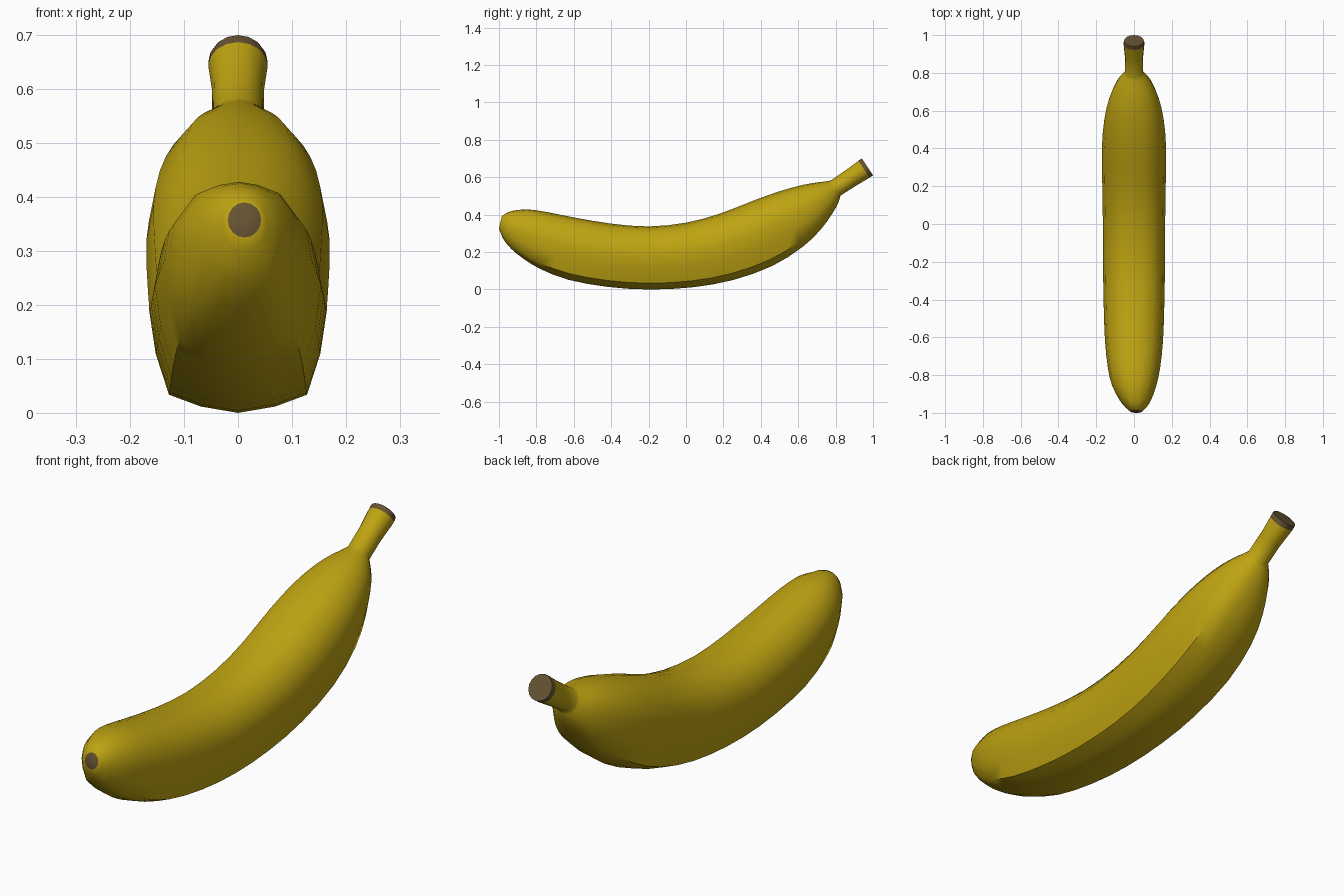
import bpy, bmesh, math
from mathutils import Vector

if "Cube" in bpy.data.objects:
    bpy.data.objects.remove(bpy.data.objects["Cube"])


def material(name, rgb):
    m = bpy.data.materials.new(name)
    m.diffuse_color = (*rgb, 1)
    m.use_nodes = True
    m.node_tree.nodes["Principled BSDF"].inputs["Base Color"].default_value = m.diffuse_color
    return m


def catmull(pts, steps):
    """Smooth a list of tuples by Catmull-Rom interpolation."""
    out, n = [], len(pts)
    for i in range(n - 1):
        p = [Vector(pts[max(0, min(n - 1, i + k))]) for k in (-1, 0, 1, 2)]
        for s in range(steps):
            t = s / steps
            out.append(0.5 * (2 * p[1] + (p[2] - p[0]) * t
                              + (2 * p[0] - 5 * p[1] + 4 * p[2] - p[3]) * t * t
                              + (3 * p[1] - p[0] - 3 * p[2] + p[3]) * t ** 3))
    return out + [Vector(pts[-1])]


# Stations: inner edge y, z, outer edge y, z, half width, roundness
body = [
    (-.985, .39, -1.0, .325, .031, 1),
    (-.965, .406, -.977, .27, .056, .7),
    (-.93, .42, -.935, .218, .083, .4),
    (-.85, .428, -.87, .165, .116, .1),
    (-.75, .415, -.78, .11, .138, 0),
    (-.60, .385, -.63, .052, .154, 0),
    (-.40, .352, -.42, .014, .161, 0),
    (-.20, .337, -.20, .0, .164, 0),
    (.00, .357, .03, .011, .165, 0),
    (.18, .405, .25, .05, .168, 0),
    (.36, .475, .46, .125, .17, 0),
    (.50, .525, .62, .225, .157, 0),
    (.62, .558, .72, .32, .131, .2),
    (.70, .572, .785, .41, .098, .5),
    (.75, .578, .815, .465, .068, .8),
    (.775, .583, .826, .502, .049, 1)]
stem = [
    (.86, .642, .905, .552, .048, 1),
    (.922, .687, .982, .598, .055, 1),
    (.932, .696, .992, .606, .055, 1),
    (.94, .70, 1.0, .61, .052, 1)]
stations = catmull(body, 2) + [Vector(s) for s in stem]

# Ribbed half section, from outer edge to inner edge, mirrored into a ring
half = [(0, -1), (.42, -.93), (.78, -.80), (.93, -.35),
        (1, .1), (.92, .5), (.62, .86), (.3, .96), (0, 1)]
ring = half + [(-u, v) for u, v in half[-2:0:-1]]

bm = bmesh.new()
loops = []
for yi, zi, yo, zo, w, rnd in stations:
    loop = []
    for k, (u, v) in enumerate(ring):
        a = 2 * math.pi * k / len(ring)
        u += (math.sin(a) - u) * rnd
        v += (-math.cos(a) - v) * rnd
        t = (v + 1) / 2
        # blossom end leans slightly to one side
        lean = .012 * max(0, min(1, (-.85 - yo) / .15))
        loop.append(bm.verts.new((u * w + lean, yo + (yi - yo) * t, zo + (zi - zo) * t)))
    loops.append(loop)

# Skin; the rim of the stem end is brown
for i in range(len(loops) - 1):
    a, b = loops[i], loops[i + 1]
    for k in range(len(ring)):
        j = (k + 1) % len(ring)
        f = bm.faces.new((a[k], a[j], b[j], b[k]))
        f.material_index = int(i >= len(loops) - 3)
# Brown end caps
for loop in (loops[0], loops[-1]):
    bm.faces.new(loop).material_index = 1
bmesh.ops.recalc_face_normals(bm, faces=bm.faces)

mesh = bpy.data.meshes.new("banana")
bm.to_mesh(mesh)
bm.free()
mesh.materials.append(material("ripe yellow", (.52, .37, .006)))
mesh.materials.append(material("dry brown", (.13, .085, .032)))
banana = bpy.data.objects.new("banana", mesh)
bpy.context.collection.objects.link(banana)
bpy.context.view_layer.objects.active = banana
banana.select_set(True)
bpy.ops.object.shade_smooth_by_angle(angle=math.radians(50))
